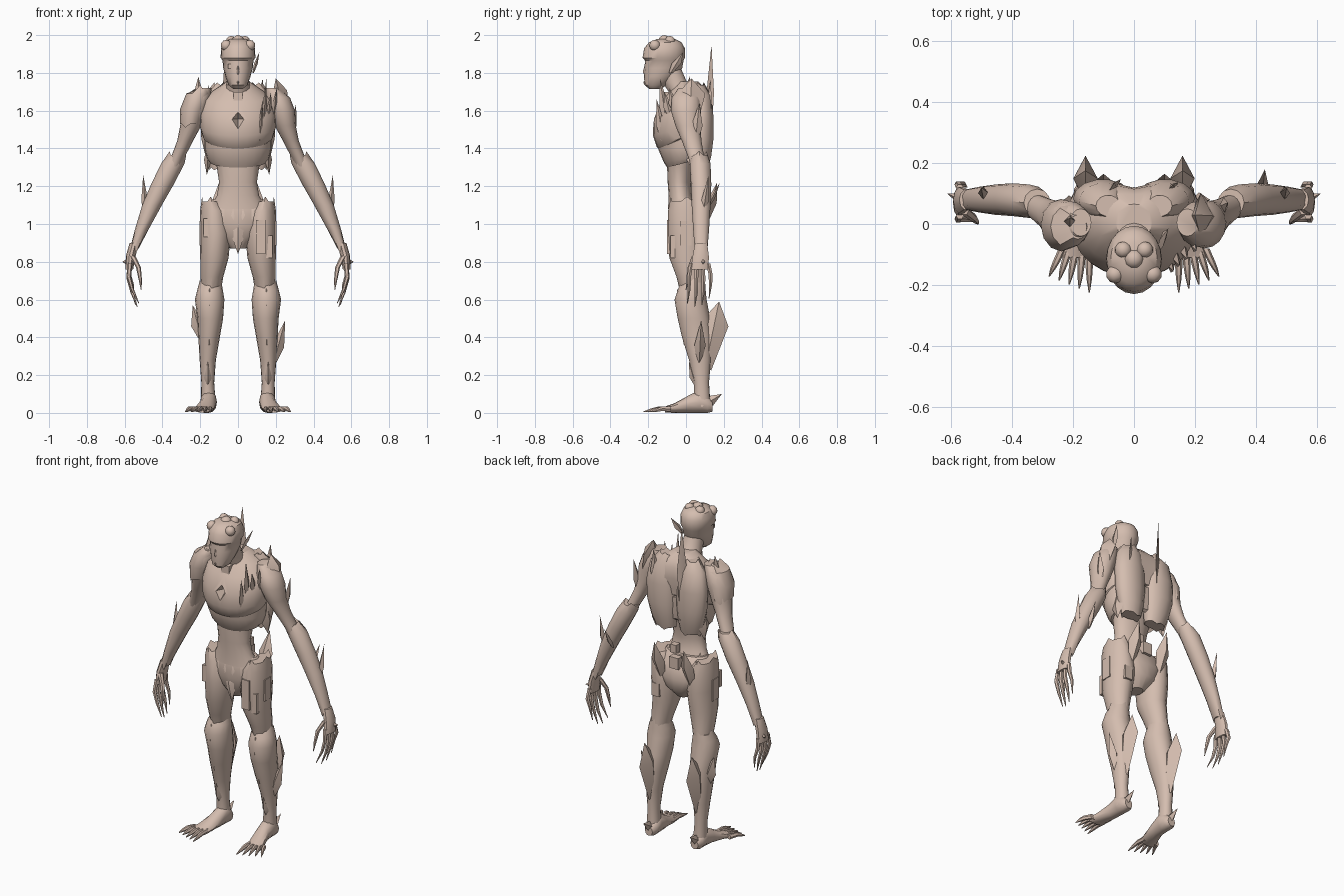
import bpy, bmesh
from math import sin, cos, pi, radians, exp
from mathutils import Vector as V

mat = bpy.data.materials.new("tan_skin")
mat.diffuse_color = (0.66, 0.51, 0.43, 1)
BOTH = (1, -1)


def finish(name, bm, sides):
    """Turn a bmesh into one object per side, flipped in x for -1."""
    made = None
    for s in sides:
        b = bm.copy()
        for v in b.verts:
            v.co.x *= s
        bmesh.ops.recalc_face_normals(b, faces=b.faces)
        me = bpy.data.meshes.new(name)
        b.to_mesh(me)
        b.free()
        me.materials.append(mat)
        label = name if len(sides) == 1 else name + ("_right" if s > 0 else "_left")
        made = bpy.data.objects.new(label, me)
        bpy.context.collection.objects.link(made)
    bm.free()
    return made


def tube(name, rings, sides=(1,), n=16, axis='z', groove=0, tilt=0, jag=0):
    """Loft ellipses (cx, cy, cz, r1, r2) lying across the given axis.
    groove dents the back, tilt drops the front of lower rings, jag notches the rims."""
    bm = bmesh.new()
    loops = []
    for k, (cx, cy, cz, a, b) in enumerate(rings):
        loop = []
        for i in range(n):
            c, d = cos(2 * pi * i / n), sin(2 * pi * i / n)
            if axis == 'z':
                y = cy + b * d
                if d > 0:
                    y -= groove * b * exp(-(a * c / 0.045) ** 2)
                z = cz + tilt * d * k / (len(rings) - 1)
                if jag and k in (0, len(rings) - 1):
                    z += jag * (i % 4 == 0) * (1 if k == 0 else -1)
                loop.append(bm.verts.new((cx + a * c, y, z)))
            else:
                loop.append(bm.verts.new((cx + a * c, cy, cz + b * d)))
        loops.append(loop)
    for p, q in zip(loops, loops[1:]):
        for i in range(n):
            bm.faces.new((p[i], p[(i + 1) % n], q[(i + 1) % n], q[i]))
    bm.faces.new(loops[0])
    bm.faces.new(loops[-1])
    return finish(name, bm, sides)


def shard(name, base, tip, w, t, sides=(1,), peak=0.3):
    """Pointed blade with a diamond section, widest at the peak fraction."""
    base, tip, w, t = V(base), V(tip), V(w), V(t)
    mid = base.lerp(tip, peak)
    pts = [tip] + [c + k * d for c, f in ((base, .45), (mid, 1)) for d in (w * f, t * f) for k in BOTH]
    bm = bmesh.new()
    for p in pts:
        bm.verts.new(p)
    bmesh.ops.convex_hull(bm, input=bm.verts)
    return finish(name, bm, sides)


def box(name, loc, size, sides=(1,)):
    bm = bmesh.new()
    bmesh.ops.create_cube(bm, size=1)
    for v in bm.verts:
        v.co = V(loc) + V([a * b for a, b in zip(v.co, size)])
    return finish(name, bm, sides)


def bump(name, loc, r, sides=(1,)):
    bm = bmesh.new()
    bmesh.ops.create_icosphere(bm, subdivisions=2, radius=r)
    bmesh.ops.translate(bm, verts=bm.verts, vec=loc)
    return finish(name, bm, sides)


# Head with overhanging brow, nose, crown bumps, teeth and the single pointed ear
tube("head", [(0, -.165, 1.715, .025, .03), (0, -.16, 1.735, .05, .058), (0, -.138, 1.78, .066, .085),
              (0, -.12, 1.825, .078, .1), (0, -.115, 1.865, .082, .102), (0, -.118, 1.88, .092, .112),
              (0, -.114, 1.93, .09, .108), (0, -.11, 1.962, .076, .086), (0, -.105, 1.98, .04, .045)], n=20)
shard("nose", (0, -.212, 1.785), (0, -.205, 1.89), (.02, 0, 0), (0, .018, 0), peak=.2)
box("eye_plate", (-.038, -.196, 1.835), (.03, .02, .025))
bump("crown_bump", (.062, -.165, 1.945), .03, BOTH)
bump("rear_crown_bump", (.035, -.085, 1.968), .028, BOTH)
bump("top_bump", (.0, -.115, 1.967), .033)
for i in range(5):
    x = (i - 2) * .017
    shard(f"tooth_{i}", (x, -.212 + abs(x) * .6, 1.76), (x, -.22 + abs(x) * .6, 1.735),
          (.008, 0, 0), (0, .012, 0))
shard("ear", (.08, -.08, 1.8), (.113, -.015, 1.91), (0, .025, 0), (.01, 0, 0), peak=.45)
tube("neck", [(0, .01, 1.6, .085, .08), (0, -.015, 1.69, .068, .07), (0, -.06, 1.75, .06, .065),
              (0, -.085, 1.82, .055, .06)])
box("throat_plate", (0, -.1, 1.665), (.05, .05, .07))

# Chest shell with a diamond hole, and the rib band under it
chest = tube("chest", [(0, .01, 1.755, .06, .065), (0, .012, 1.71, .125, .1), (0, 0, 1.665, .185, .135),
                       (0, -.015, 1.585, .203, .158), (0, -.02, 1.51, .2, .155),
                       (0, -.012, 1.46, .185, .142), (0, -.005, 1.45, .165, .12)], n=24, groove=.15, tilt=.065)
bpy.ops.mesh.primitive_cone_add(vertices=4, radius1=.055, radius2=0, depth=.1,
                                location=(0, -.155, 1.555), rotation=(-pi / 2, 0, 0), scale=(.9, 1.35, 1))
cutter = bpy.context.object
mod = chest.modifiers.new("hole", 'BOOLEAN')
mod.object = cutter
mod.solver = 'EXACT'
bpy.context.view_layer.objects.active = chest
bpy.ops.object.modifier_apply(modifier="hole")
bpy.data.objects.remove(cutter)
tube("rib_band", [(0, -.008, 1.5, .178, .142), (0, -.008, 1.4, .177, .137), (0, 0, 1.345, .164, .118),
                  (0, 0, 1.325, .145, .1), (0, -.01, 1.35, .1, .07)], n=24, groove=.2, tilt=.035)
shard("rib_point", (.155, .05, 1.42), (.165, .055, 1.26), (0, .05, 0), (.02, 0, 0), BOTH, .5)

# Broad back shells meeting at the spine, and the tall back blades
tube("back_plate", [(.085, .06, 1.735, .04, .035), (.1, .075, 1.68, .08, .06), (.103, .085, 1.57, .097, .062),
                    (.1, .085, 1.45, .094, .062), (.092, .08, 1.36, .08, .055), (.085, .075, 1.3, .065, .04)],
     BOTH, n=14, jag=.015)
shard("back_blade", (-.06, .12, 1.38), (-.065, .135, 1.95), (.02, .02, 0), (.006, -.006, 0), peak=.55)
shard("short_back_blade", (.12, .11, 1.45), (.13, .13, 1.77), (.02, .015, 0), (.008, -.008, 0), peak=.6)

# Waist, pelvis, belt points and loincloth
tube("waist", [(0, -.02, 1.4, .14, .08), (0, -.03, 1.3, .112, .07), (0, -.035, 1.22, .1, .062),
               (0, -.03, 1.15, .112, .062), (0, -.015, 1.08, .15, .08)])
tube("pelvis", [(0, -.01, 1.13, .13, .07), (0, .005, 1.08, .17, .096), (0, .015, 1.0, .17, .106),
                (0, .018, .93, .11, .095), (0, .01, .87, .04, .05)])
for i in range(4):
    x = (i - 1.5) * .05
    shard(f"belt_point_{i}", (x, -.078 + x * x, 1.09), (x, -.093 + 2 * x * x, 1.02),
          (.03, 0, 0), (0, .009, 0), peak=.15)
shard("loincloth", (0, -.075, .99), (0, -.06, .84), (.045, 0, 0), (0, .02, 0), peak=.15)
box("tail_plate", (0, .1, 1.1), (.06, .04, .07))
box("small_tail_plate", (.025, .07, 1.17), (.04, .04, .05))
shard("rump_spike", (.1, .09, .98), (.1, .165, 1.22), (.045, 0, 0), (0, .035, .01), BOTH, .5)

# Shoulders, arms and forearm cuffs
tube("upper_arm", [(.175, .005, 1.72, .035, .045), (.21, 0, 1.67, .065, .075), (.232, 0, 1.6, .07, .08),
                   (.25, .01, 1.52, .056, .066), (.28, .03, 1.44, .042, .052), (.32, .055, 1.35, .036, .042),
                   (.35, .07, 1.28, .036, .04)], BOTH)
tube("forearm", [(.318, .07, 1.365, .044, .045), (.345, .075, 1.32, .062, .055), (.4, .08, 1.21, .06, .054),
                 (.455, .08, 1.1, .052, .05), (.51, .08, .97, .036, .042), (.55, .08, .87, .024, .034)],
     BOTH, n=12, jag=.02)
tube("shoulder_cap", [(-.185, -.01, 1.715, .03, .04), (-.212, -.008, 1.69, .062, .07),
                      (-.238, -.004, 1.61, .068, .086), (-.252, .003, 1.53, .055, .076)], n=12, jag=.02)
shard("shoulder_horn", (-.21, .0, 1.65), (-.21, .02, 1.78), (.025, 0, 0), (0, .03, 0))
shard("shoulder_plate", (.265, .02, 1.5), (.2, .03, 1.77), (.04, 0, .02), (0, .075, 0), peak=.7)
shard("shoulder_spike", (.285, .05, 1.44), (.308, .07, 1.64), (.015, 0, 0), (0, .03, 0), peak=.4)
shard("forearm_spike", (.49, .09, 1.05), (.502, .12, 1.26), (.018, 0, 0), (0, .02, 0), BOTH, .35)
shard("rear_forearm_spike", (.42, .11, 1.08), (.43, .18, 1.22), (.018, 0, 0), (0, .02, .01))
shard("wrist_spur", (.57, .08, .8), (.613, .1, .8), (0, .015, 0), (0, 0, .02), BOTH)

# Chest thorns on one side
for i, (x, z0, z1) in enumerate(((.125, 1.44, 1.66), (.145, 1.52, 1.77), (.17, 1.56, 1.7), (.2, 1.58, 1.72))):
    y = -.125 + (x - .12) * .9
    shard(f"chest_thorn_{i}", (x - .01, y, z0), (x + .005, y - .035, z1), (.012, 0, 0), (0, .025, 0), peak=.4)

# Hands: palm, four long clawed fingers and a thumb
tube("palm", [(.55, .08, .9, .024, .034), (.568, .078, .83, .026, .045), (.575, .072, .76, .02, .05)], BOTH, n=10)
for i in range(4):
    y, drop = .028 + i * .03, (.02, 0, .01, .045)[i]
    yt = y + (i - 1.5) * .008
    tube(f"finger_{i}", [(.572, y, .79, .013, .013), (.578, yt, .71 + drop / 2, .012, .012),
                         (.56, yt, .635 + drop, .009, .01), (.525 + i * .008, yt - .008, .56 + drop, .002, .002)],
         BOTH, n=6)
tube("thumb", [(.558, .045, .83, .016, .016), (.527, .02, .77, .013, .013), (.518, .01, .71, .009, .01),
               (.512, .0, .65, .002, .002)], BOTH, n=6)

# Thigh armour with thin panels
tube("thigh", [(.145, .005, 1.12, .045, .085), (.128, .005, 1.07, .073, .1), (.12, .008, .95, .082, .107),
               (.125, .005, .82, .075, .093), (.138, .025, .72, .06, .075), (.142, .035, .66, .05, .066)],
     BOTH, jag=.025)
box("outer_thigh_panel", (.194, 0, .95), (.02, .06, .13), BOTH)
box("front_thigh_panel", (.12, -.09, .93), (.05, .02, .18))
box("small_thigh_panel", (.165, -.07, .88), (.035, .025, .12))
box("left_thigh_panel", (-.16, -.075, .98), (.045, .025, .1))
box("rear_thigh_panel", (.13, .1, .9), (.05, .025, .08))

# Shins, knee guards and calf fins
tube("shin", [(.145, .04, .69, .055, .06), (.148, .03, .65, .068, .074), (.15, .024, .6, .078, .085),
              (.147, .042, .5, .068, .086), (.153, .058, .4, .057, .079), (.16, .074, .28, .043, .058),
              (.16, .082, .16, .034, .04), (.157, .085, .05, .04, .045)], BOTH, jag=.02)
shard("shin_ridge", (.152, .0, .36), (.15, -.045, .66), (.03, 0, 0), (0, .025, 0), BOTH, .7)
shard("calf_fin", (.158, .1, .23), (.16, .175, .59), (0, .075, -.01), (.04, 0, 0), BOTH, .66)
shard("outer_shin_fin", (.19, .07, .27), (.25, .08, .49), (.03, 0, -.01), (0, .03, 0), peak=.4)
shard("left_shin_fin", (-.195, .06, .4), (-.24, .07, .57), (.035, 0, .01), (0, .03, 0), peak=.4)
shard("ankle_spur", (.16, .05, .15), (.16, .015, .27), (.02, 0, 0), (0, .02, 0), BOTH)

# Feet with heel spurs and five splayed toes
tube("foot", [(.155, .14, .035, .025, .028), (.155, .115, .045, .042, .045), (.156, .07, .06, .044, .06),
              (.16, .01, .045, .042, .045), (.175, -.06, .026, .05, .026), (.19, -.11, .018, .053, .016)],
     BOTH, n=12, axis='y')
shard("heel_spur", (.158, .11, .05), (.158, .19, .1), (.02, 0, 0), (0, -.01, .025), BOTH)
for i in range(5):
    x = .147 + i * .022
    tube(f"toe_{i}", [(x, -.08, .02, .013, .016), (x + i * .005, -.14 + i * .004, .023, .012, .014),
                      (x + i * .008, -.18 + i * .008, .016, .009, .011),
                      (x + i * .011, -.225 + i * .013, .006, .002, .003)], BOTH, n=6, axis='y')

# Smooth shading that keeps the plate edges crisp
bpy.ops.object.select_all(action='SELECT')
bpy.context.view_layer.objects.active = chest
bpy.ops.object.shade_smooth_by_angle(angle=radians(38))
